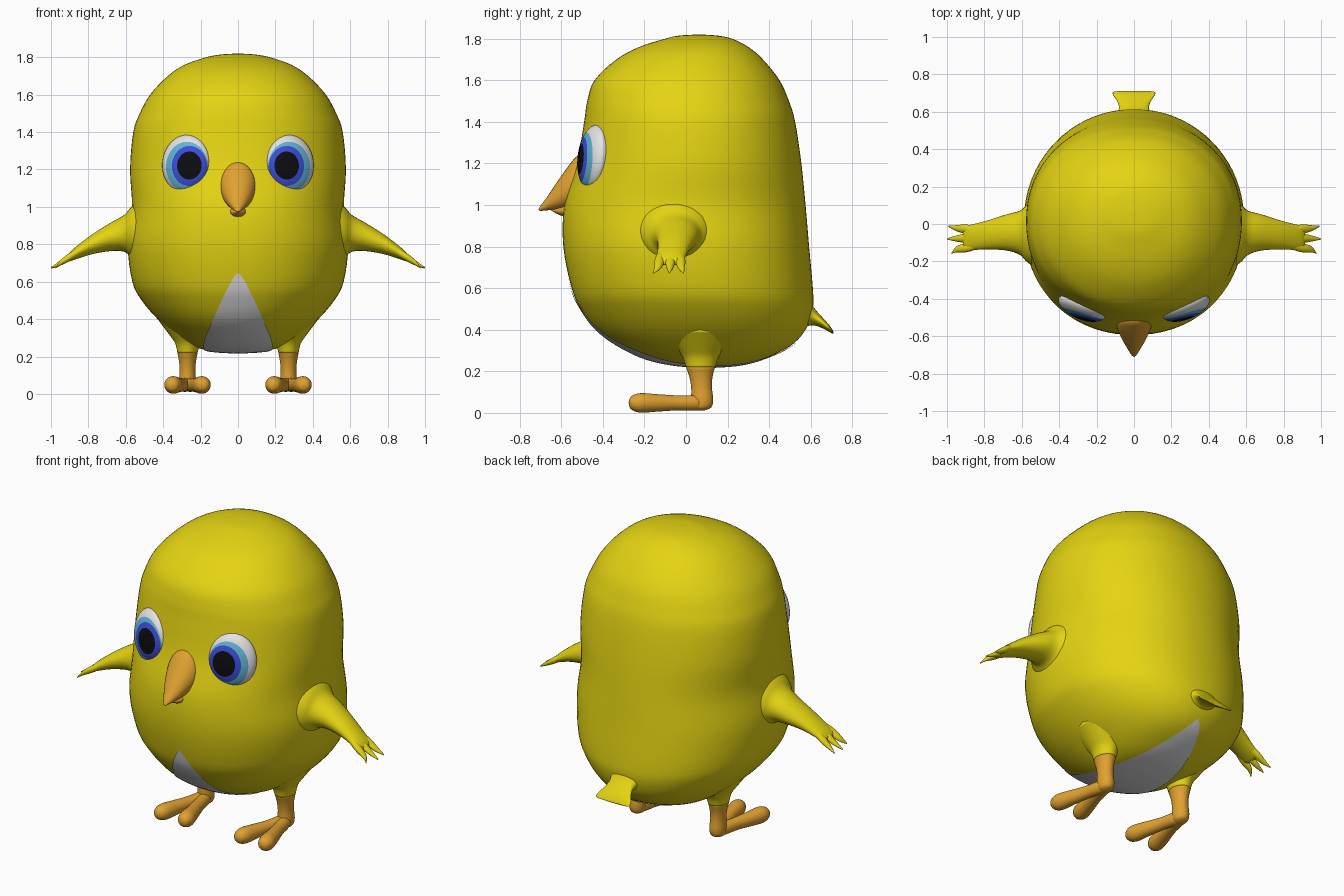
import bpy, bmesh, math
from mathutils import Vector, Matrix
from mathutils.bvhtree import BVHTree

if "Cube" in bpy.data.objects:
    bpy.data.objects.remove(bpy.data.objects["Cube"])


def material(name, rgb):
    m = bpy.data.materials.new(name)
    m.diffuse_color = (*rgb, 1)
    m.use_nodes = True
    m.node_tree.nodes["Principled BSDF"].inputs["Base Color"].default_value = m.diffuse_color
    return m


YELLOW = material("yellow", (0.78, 0.66, 0.006))
ORANGE = material("orange", (0.75, 0.36, 0.03))
WHITE = material("white", (0.78, 0.76, 0.77))
SKY = material("sky blue", (0.12, 0.46, 0.68))
BLUE = material("royal blue", (0.045, 0.075, 0.68))
BLACK = material("black", (0.004, 0.004, 0.006))

X, Y, Z = Vector((1, 0, 0)), Vector((0, 1, 0)), Vector((0, 0, 1))


def finish(name, bm, mats):
    me = bpy.data.meshes.new(name)
    bm.to_mesh(me)
    bm.free()
    for m in mats:
        me.materials.append(m)
    me.shade_smooth()
    ob = bpy.data.objects.new(name, me)
    bpy.context.collection.objects.link(ob)
    return ob


def bridge(bm, rings):
    """Skin consecutive rings with quads and close both ends."""
    n = len(rings[0])
    faces = []
    for a, b in zip(rings, rings[1:]):
        faces.append([bm.faces.new((a[i], a[(i + 1) % n], b[(i + 1) % n], b[i])) for i in range(n)])
    bm.faces.new(rings[0])
    bm.faces.new(rings[-1])
    return faces


def spline(keys, steps):
    """Catmull-Rom interpolation through rows of numbers."""
    out = []
    for i in range(len(keys) - 1):
        p = [keys[max(0, min(len(keys) - 1, i + k))] for k in (-1, 0, 1, 2)]
        for s in range(steps):
            t = s / steps
            out.append([0.5 * (2 * b + (c - a) * t + (2 * a - 5 * b + 4 * c - d) * t * t
                               + (3 * b - a - 3 * c + d) * t ** 3) for a, b, c, d in zip(*p)])
    return out + [list(keys[-1])]


def loft(name, keys, U, V, mat, n=32, steps=4, power=2.0):
    """Skin (x, y, z, half width along U, half width along V) sections."""
    bm = bmesh.new()
    rings = []
    for x, y, z, ru, rv in spline(keys, steps):
        ring = []
        for i in range(n):
            c, s = math.cos(2 * math.pi * i / n), math.sin(2 * math.pi * i / n)
            u = math.copysign(abs(c) ** (2 / power), c) * max(ru, 0.0008)
            v = math.copysign(abs(s) ** (2 / power), s) * max(rv, 0.0008)
            ring.append(bm.verts.new(Vector((x, y, z)) + U * u + V * v))
        rings.append(ring)
    bridge(bm, rings)
    bmesh.ops.recalc_face_normals(bm, faces=bm.faces)
    return finish(name, bm, [mat])


# Body: height, half width, front y, back y
profile = [(1.82, 0.001, 0.064, 0.066), (1.815, 0.09, -0.03, 0.15), (1.80, 0.17, -0.10, 0.22),
           (1.76, 0.285, -0.225, 0.30), (1.70, 0.375, -0.335, 0.37), (1.60, 0.47, -0.44, 0.45),
           (1.50, 0.525, -0.475, 0.495), (1.40, 0.56, -0.49, 0.525), (1.20, 0.577, -0.525, 0.555),
           (1.00, 0.567, -0.585, 0.575), (0.80, 0.59, -0.59, 0.592), (0.60, 0.565, -0.55, 0.61),
           (0.50, 0.515, -0.505, 0.61), (0.40, 0.43, -0.43, 0.575), (0.32, 0.335, -0.32, 0.50),
           (0.26, 0.245, -0.19, 0.37), (0.23, 0.15, -0.05, 0.25), (0.22, 0.001, 0.099, 0.101)]
body = loft("body", [(0, (f + b) / 2, z, w, (b - f) / 2) for z, w, f, b in profile],
            X, Y, YELLOW, n=80, steps=4, power=2.12)
tree = BVHTree.FromPolygons([v.co.copy() for v in body.data.vertices],
                            [tuple(p.vertices) for p in body.data.polygons])

# Belly patch wrapped on the underside, from the front apex to below the tail
bm = bmesh.new()
rows = []
for j in range(61):
    t = j / 60
    a = math.radians(14.5 + 126.5 * t)
    w = 0.185 * max(math.sin(math.pi * t), 1e-4) ** 0.75
    d = Vector((0, -math.cos(a), -math.sin(a)))
    row = []
    for i in range(17):
        hit, nor, _, _ = tree.ray_cast(Vector((w * (i / 8 - 1), 0.02, 0.8)), d)
        row.append(bm.verts.new(hit + d * 0.005))
    rows.append(row)
for a, b in zip(rows, rows[1:]):
    for i in range(16):
        bm.faces.new((a[i], b[i], b[i + 1], a[i + 1]))
bm.normal_update()
bm.faces.ensure_lookup_table()
if bm.faces[30 * 16 + 8].normal.z > 0:
    bmesh.ops.reverse_faces(bm, faces=bm.faces)
finish("belly_patch", bm, [WHITE])

# Tail: flared flat tuft
loft("tail", [(0, 0.50, 0.49, 0.16, 0.12), (0, 0.58, 0.485, 0.10, 0.07), (0, 0.62, 0.46, 0.08, 0.04),
              (0, 0.66, 0.43, 0.092, 0.025), (0, 0.69, 0.405, 0.112, 0.016),
              (0, 0.705, 0.39, 0.112, 0.009), (0, 0.71, 0.386, 0.09, 0.002)], X, Z, YELLOW)

# Beak: upper and lower halves
loft("upper_beak", [(0, -0.46, 1.115, 0.09, 0.13), (0, -0.52, 1.11, 0.095, 0.127),
                    (0, -0.56, 1.09, 0.089, 0.105), (0, -0.62, 1.045, 0.062, 0.066),
                    (0, -0.67, 1.005, 0.033, 0.031), (0, -0.70, 0.984, 0.014, 0.012),
                    (0, -0.71, 0.977, 0.001, 0.001)], X, Z, ORANGE)
loft("lower_beak", [(0, -0.52, 0.985, 0.05, 0.04), (0, -0.585, 0.975, 0.042, 0.029),
                    (0, -0.62, 0.972, 0.025, 0.015), (0, -0.65, 0.975, 0.001, 0.001)], X, Z, ORANGE)


def eye(name, s):
    """Lens of offset elliptic rings; each colour is a band between rings."""
    A, B, D = 0.135, 0.156, 0.062
    # centre u, centre v, radius u, radius v, material of the band inside
    bands = [(-0.040, -0.015, 0.002, 0.002, 3), (-0.040, -0.015, 0.066, 0.075, 3),
             (-0.036, -0.016, 0.094, 0.107, 2), (-0.018, -0.018, 0.115, 0.132, 1),
             (0, 0, A, B, 0)]
    bm = bmesh.new()
    rings, slots = [], []
    rot = Matrix.Rotation(math.radians(22), 3, 'Z') @ Matrix.Rotation(math.radians(-7), 3, 'X')

    def ring(cu, cv, ru, rv, back=False):
        vs = []
        for i in range(48):
            a = 2 * math.pi * i / 48
            u, v = cu + ru * math.cos(a), cv + rv * math.sin(a)
            q = min(1, (u / A) ** 2 + (v / B) ** 2)
            y = -D * math.sqrt(1 - q)
            p = rot @ Vector((u, -y if back else y, v)) + Vector((0.278, -0.445, 1.23))
            vs.append(bm.verts.new((p.x * s, p.y, p.z)))
        rings.append(vs)

    ring(*bands[0][:4])
    for p, q in zip(bands, bands[1:]):
        for k in range(1, 6):
            t = k / 5
            if q is bands[-1]:
                t = math.sin(t * math.pi / 2)
            ring(*[p[m] + (q[m] - p[m]) * t for m in range(4)])
            slots.append(q[4])
    for r in (0.9, 0.6, 0.1):
        ring(0, 0, A * r, B * r, True)
        slots.append(0)
    for faces, slot in zip(bridge(bm, rings), slots):
        for f in faces:
            f.material_index = slot
    bm.faces.ensure_lookup_table()
    bm.faces[-2].material_index = 3
    bmesh.ops.recalc_face_normals(bm, faces=bm.faces)
    finish(name, bm, [WHITE, SKY, BLUE, BLACK])


for side, s in (("left", 1), ("right", -1)):
    def part(name, keys, U, V, mat, **kw):
        loft(f"{side}_{name}", [(k[0] * s, *k[1:]) for k in keys], U, V, mat, **kw)

    eye(f"{side}_eye", s)

    # Wing with flared root and three feather tips
    part("wing", [(0.50, -0.05, 0.865, 0.20, 0.19), (0.57, -0.05, 0.865, 0.155, 0.135),
                  (0.61, -0.047, 0.858, 0.118, 0.098), (0.68, -0.045, 0.84, 0.097, 0.076),
                  (0.78, -0.058, 0.80, 0.078, 0.053), (0.86, -0.07, 0.757, 0.069, 0.035),
                  (0.90, -0.075, 0.733, 0.066, 0.024), (0.915, -0.075, 0.725, 0.05, 0.012)], Y, Z, YELLOW)
    for i, (y0, y1, tip) in enumerate([(-0.115, -0.157, 0.975), (-0.075, -0.08, 1.0), (-0.033, -0.012, 0.992)]):
        part(f"wing_tip_{i + 1}", [(0.84, y0, 0.767, 0.02, 0.022), (0.90, y0 * 0.7 + y1 * 0.3, 0.732, 0.024, 0.022),
                                   (0.95, (y0 + y1) / 2, 0.70, 0.016, 0.014),
                                   (tip, y1, 0.674, 0.003, 0.003)], Y, Z, YELLOW, n=16)

    # Leg: yellow flared thigh, orange shin with heel
    part("thigh", [(0.26, 0.07, 0.40, 0.17, 0.19), (0.265, 0.07, 0.32, 0.105, 0.125),
                   (0.268, 0.07, 0.27, 0.068, 0.087), (0.27, 0.07, 0.22, 0.054, 0.07)], X, Y, YELLOW)
    part("shin", [(0.27, 0.07, 0.221, 0.054, 0.07), (0.27, 0.072, 0.17, 0.045, 0.055),
                  (0.27, 0.075, 0.12, 0.042, 0.05), (0.27, 0.078, 0.06, 0.045, 0.053),
                  (0.27, 0.075, 0.025, 0.038, 0.045), (0.27, 0.07, 0.012, 0.015, 0.018)], X, Y, ORANGE)

    # Two toes with rounded ends
    for tag, dx in (("outer", 0.08), ("inner", -0.08)):
        part(f"{tag}_toe", [(0.27 + dx * f, y, 0.048, r, r) for f, y, r in
                            [(0, 0.09, 0.02), (0.1, 0.06, 0.036), (0.4, -0.04, 0.036), (0.75, -0.14, 0.042),
                             (0.95, -0.21, 0.047), (1, -0.245, 0.041), (1.02, -0.268, 0.026),
                             (1.02, -0.276, 0.001)]], X, Z, ORANGE, n=24)
